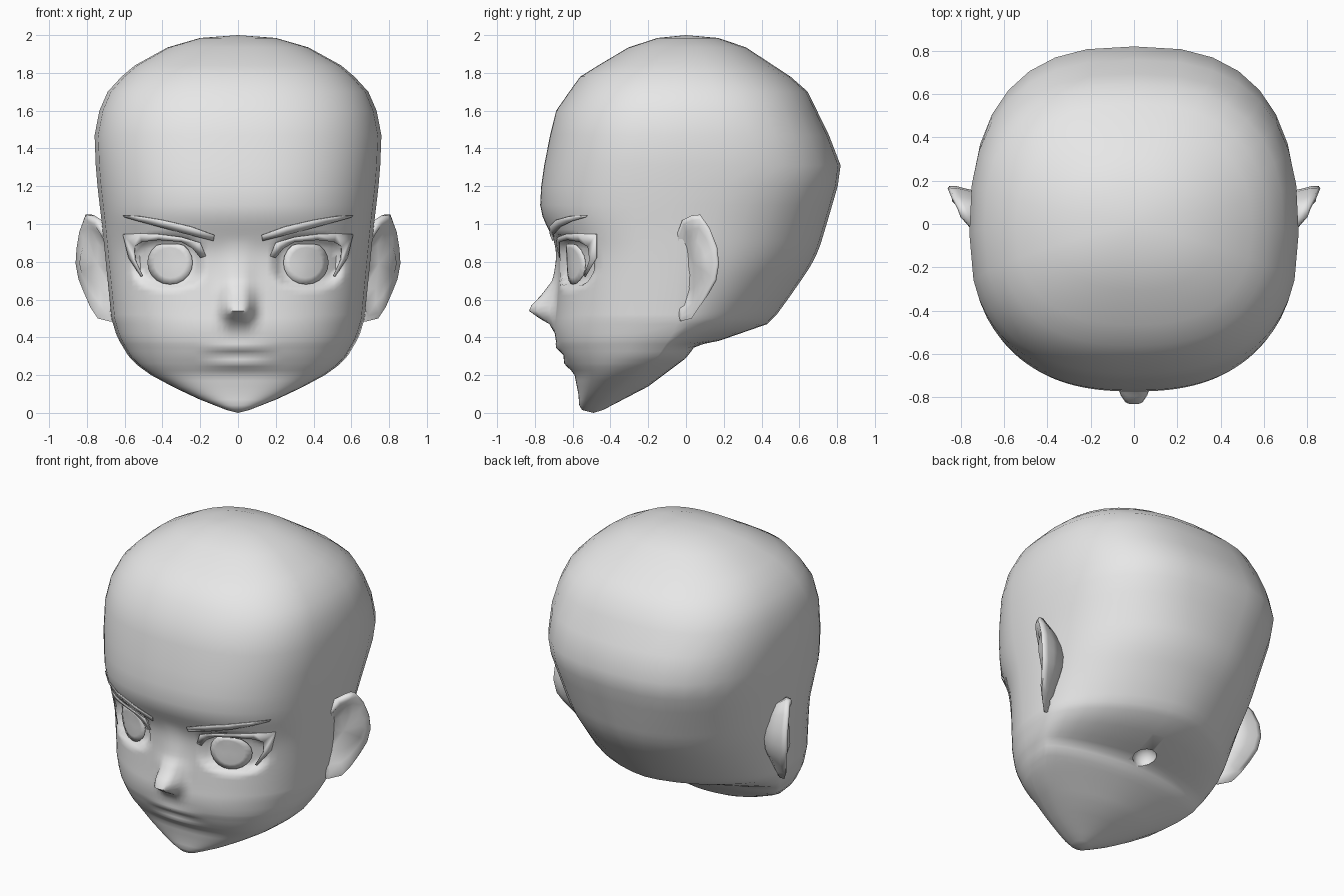
import bpy, bmesh, math

if "Cube" in bpy.data.objects:
    bpy.data.objects.remove(bpy.data.objects["Cube"])

skin = bpy.data.materials.new("plain grey")
skin.diffuse_color = (0.8, 0.8, 0.8, 1)
skin.use_nodes = True
skin.node_tree.nodes["Principled BSDF"].inputs["Base Color"].default_value = skin.diffuse_color


def line(table, z):
    for (a, p), (b, q) in zip(table, table[1:]):
        if z <= b:
            return p + (q - p) * max(0, (z - a) / (b - a))
    return table[-1][1]


def lerp(table, z):
    """Table value, softened over the middle of the head."""
    r = .07 * min(1, max(0, min((z - .5) / .2, (1.65 - z) / .2)))
    return sum(line(table, z + r * k) for k in (-1, -.5, 0, .5, 1)) / 5


# Head profiles by height: half width, front, back and widest depth
WIDTH = [(0, 0), (.015, .06), (.07, .2), (.13, .33), (.2, .46), (.25, .53), (.3, .58), (.4, .64),
         (.5, .67), (.8, .70), (1, .72), (1.2, .745), (1.47, .765), (1.6, .735), (1.7, .69),
         (1.82, .58), (1.93, .39), (1.985, .2), (2, 0)]
FRONT = [(0, -.5), (.015, -.55), (.04, -.565), (.1, -.57), (.2, -.59), (.25, -.625), (.3, -.655),
         (.37, -.685), (.45, -.7), (.55, -.69), (.8, -.67), (.9, -.685), (.95, -.715), (1.02, -.76),
         (1.1, -.78), (1.25, -.76), (1.38, -.74), (1.6, -.69), (1.78, -.56), (1.93, -.32),
         (1.985, -.15), (2, 0)]
BACK = [(0, -.46), (.015, -.44), (.14, -.2), (.29, 0), (.355, .05), (.38, .17), (.47, .43), (.52, .48),
        (.63, .56), (.82, .69), (1, .745), (1.31, .835), (1.73, .63), (1.94, .31), (1.985, .17), (2, 0)]
MID = [(0, -.49), (.015, -.495), (.1, -.42), (.2, -.3), (.3, -.15), (.45, -.05), (1.4, -.05), (2, 0)]
NOSE = [(.42, 0), (.47, .025), (.5, .08), (.54, .14), (.57, .13), (.62, .085), (.7, .03), (.8, .015), (.92, 0)]
# Roundness of the back of the head: pinched under the skull, boxier above
ROUND = [(0, 2), (.25, 1.8), (.38, 1.55), (.5, 1.7), (.8, 2.1), (1.25, 2.65), (1.6, 2.55), (2, 2.2)]
N = 2.45


def surface(x, z):
    """Depth of the plain face at x, z."""
    u = min(1, abs(x) / lerp(WIDTH, z))
    m = lerp(MID, z)
    return m + (lerp(FRONT, z) - m) * (1 - u ** N) ** (1 / N)


def face(x, z):
    """Face depth with nose, lips and eye sockets."""
    y = surface(x, z) - line(NOSE, z) * math.exp(-(abs(x) / .08) ** (4 if z < .6 else 3))
    lip = max(0, 1 - (x / .25) ** 2) ** 2
    for zc, h in ((.345, .014), (.305, -.01), (.262, .014)):
        y -= h * lip * math.exp(-((z - zc) / .024) ** 2)
    d = abs((abs(x) - .37) / .175) ** 3 + abs((z - .80) / .13) ** 3
    return y + .055 * min(1, max(0, (1.15 - d) / .5))


def finish(name, bm, angle=60, mirror=False, thickness=0):
    bmesh.ops.recalc_face_normals(bm, faces=bm.faces[:])
    me = bpy.data.meshes.new(name)
    bm.to_mesh(me)
    bm.free()
    ob = bpy.data.objects.new(name, me)
    bpy.context.collection.objects.link(ob)
    me.materials.append(skin)
    bpy.ops.object.select_all(action='DESELECT')
    ob.select_set(True)
    bpy.context.view_layer.objects.active = ob
    bpy.ops.object.shade_smooth_by_angle(angle=math.radians(angle))
    if thickness:
        ob.modifiers.new("thickness", 'SOLIDIFY').thickness = thickness
    if mirror:
        ob.modifiers.new("mirror", 'MIRROR').use_clip = False
    return ob


def bridge(bm, a, b, closed=True):
    n = len(a)
    for i in range(n if closed else n - 1):
        j = (i + 1) % n
        bm.faces.new((a[i], a[j], b[j], b[i]))


def fan(bm, ring, tip):
    t = bm.verts.new(tip)
    for i in range(len(ring)):
        bm.faces.new((ring[i], ring[(i + 1) % len(ring)], t))


# Head: stacked rings, fine over the face and coarse over the skull
levels = [.015, .04, .07, .1, .14, .17, .2, .225, .245, .262, .283, .305, .325, .345, .365, .38, .42, .47,
          .5, .52, .54, .57, .595, .62]
levels += [.645 + .025 * i for i in range(14)]
levels += [1.0, 1.04, 1.1, 1.2, 1.31, 1.47, 1.6, 1.7, 1.78, 1.84, 1.935, 1.985]
fronts = [0, .03, .06, .09, .13, .18] + [.22 + .04 * i for i in range(17)] + [.9, .94, .975, 1]
bm = bmesh.new()
rings = []
for z in levels:
    w, m, b = lerp(WIDTH, z), lerp(MID, z), lerp(BACK, z)
    half = [(u * w, face(u * w, z)) for u in fronts]
    e = 2 / line(ROUND, z)
    for k in range(1, 9):
        t = math.pi / 2 * k / 8
        half.append((w * math.cos(t) ** e if k < 8 else 0, m + (b - m) * math.sin(t) ** e))
    loop = half + [(-x, y) for x, y in half[-2:0:-1]]
    rings.append([bm.verts.new((x, y, z)) for x, y in loop])
for a, b in zip(rings, rings[1:]):
    bridge(bm, a, b)
fan(bm, rings[0], (0, -.49, 0))
fan(bm, rings[-1], (0, 0, 2))
head = finish("head", bm)

# Small round hollow under the skull
bm = bmesh.new()
bmesh.ops.create_uvsphere(bm, u_segments=12, v_segments=8, radius=.075)
bmesh.ops.translate(bm, verts=bm.verts[:], vec=(0, .1, .365))
cutter = finish("neck_cutter", bm)
cutter.hide_render = True
cut = head.modifiers.new("neck hollow", 'BOOLEAN')
cut.operation, cut.solver, cut.object = 'DIFFERENCE', 'EXACT', cutter
bpy.context.view_layer.objects.active = head
bpy.ops.object.modifier_apply(modifier=cut.name)
bpy.data.objects.remove(cutter)

# Ears: rim outline (x, y, z), front edge sunk into the head, back edge flared
RIM = [(.80, .03, 1.045), (.815, .075, 1.05), (.84, .125, .98), (.855, .165, .88), (.86, .175, .79),
       (.845, .16, .7), (.82, .12, .63), (.79, .07, .56), (.75, .03, .5), (.69, -.03, .485),
       (.66, -.05, .56), (.68, -.06, .7), (.69, -.06, .84), (.715, -.05, .94), (.76, -.02, 1.02)]
bm = bmesh.new()


def ear_loop(scale, dx, blend=0, x0=.7):
    return [bm.verts.new(((x + dx) * (1 - blend) + x0 * blend, .05 + (y - .05) * scale,
                          .79 + (z - .79) * scale)) for x, y, z in RIM]


loops = [ear_loop(.45, -.02), ear_loop(.72, -.02), ear_loop(.9, .0), ear_loop(1, -.008),
         ear_loop(1, -.04), ear_loop(.88, -.07, .3), ear_loop(.75, -.05, .9, .66)]
for a, b in zip(loops, loops[1:]):
    bridge(bm, a, b)
fan(bm, loops[0], (.745, .04, .79))
bm.faces.new(loops[-1])
finish("ears", bm, 75, mirror=True)

# Eyes: shallow domed discs, trimmed flat under the upper lid
bm = bmesh.new()
prev = None
for r in (1, .7, .35):
    ring = []
    for i in range(20):
        t = 2 * math.pi * i / 20
        x, z = .36 + .12 * r * math.cos(t), min(.895, .795 + .115 * r * math.sin(t))
        ring.append(bm.verts.new((x, surface(x, z) + .012 + .012 * r * r, z)))
    if prev:
        bridge(bm, prev, ring)
    prev = ring
fan(bm, prev, (.36, surface(.36, .795) + .012, .795))
finish("eyes", bm, mirror=True, thickness=.006)


# Thin strips that follow the face
def strip(name, pairs, lift):
    bm = bmesh.new()
    rows = [[bm.verts.new((x, surface(x, z) - lift, z)) for x, z in side] for side in zip(*pairs)]
    bridge(bm, rows[0], rows[1], closed=False)
    finish(name, bm, mirror=True, thickness=.004)


strip("eyelashes", [((.17, .83), (.2, .82)), ((.2, .9), (.24, .87)), ((.3, .93), (.3, .905)),
                    ((.42, .945), (.42, .915)), ((.52, .95), (.51, .905)), ((.61, .945), (.55, .88)),
                    ((.58, .82), (.545, .81)), ((.515, .72), (.505, .725))], .006)
strip("eyebrows", [((.125, .94), (.13, .91)), ((.25, .985), (.27, .945)), ((.4, 1.02), (.42, .985)),
                   ((.52, 1.04), (.53, 1.015)), ((.61, 1.045), (.6, 1.035))], .012)
